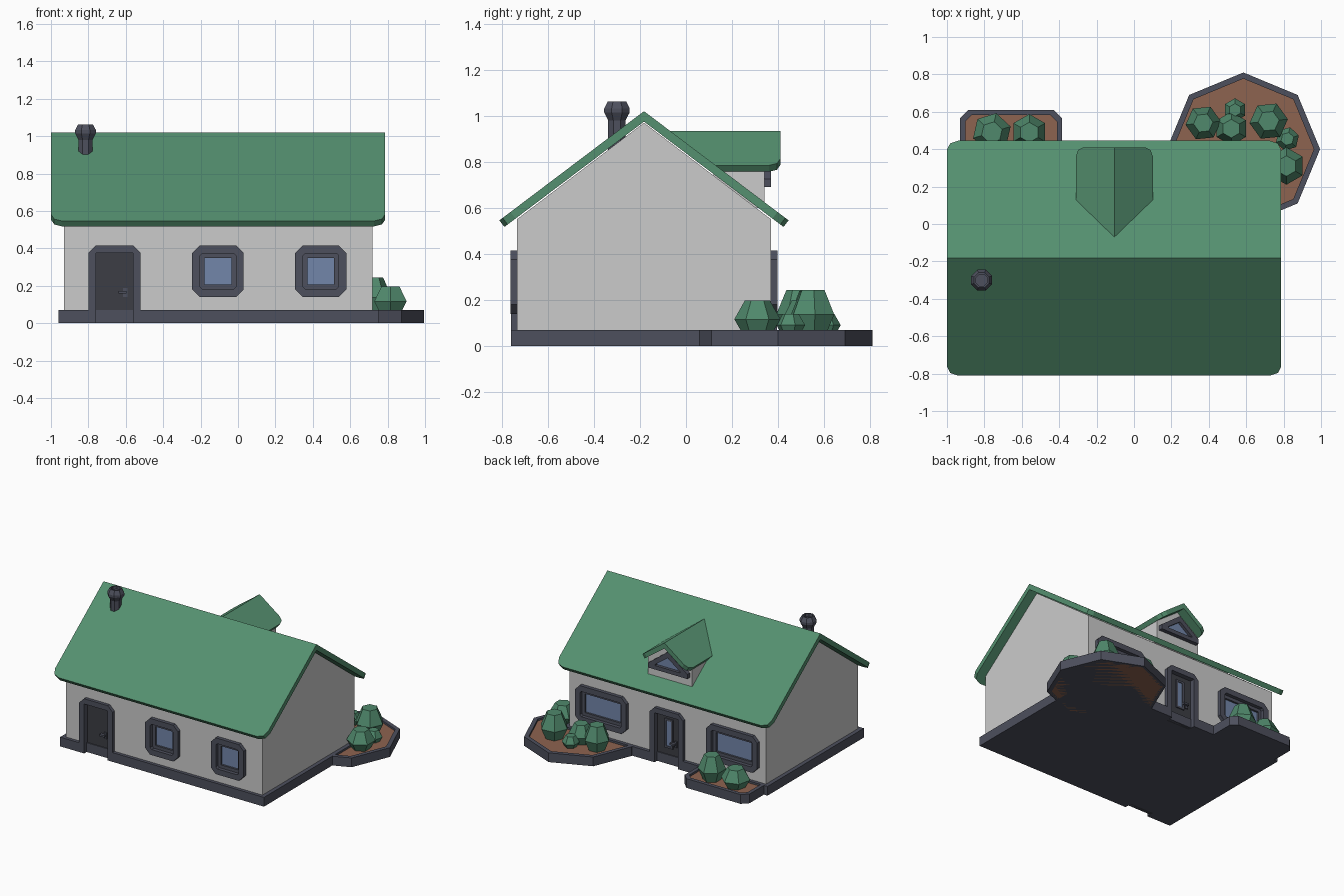
import bpy, bmesh, math, random
from mathutils import Matrix

if "Cube" in bpy.data.objects:
    bpy.data.objects.remove(bpy.data.objects["Cube"])

random.seed(3)


def material(name, rgb):
    m = bpy.data.materials.new(name)
    m.diffuse_color = (*rgb, 1)
    m.use_nodes = True
    m.node_tree.nodes["Principled BSDF"].inputs["Base Color"].default_value = m.diffuse_color
    return m


GREEN = material("roof_green", (0.09, 0.28, 0.16))
LEAF = material("leaf_green", (0.08, 0.25, 0.15))
TRIM = material("dark_trim", (0.075, 0.08, 0.11))
DOOR = material("door_dark", (0.045, 0.047, 0.058))
GLASS = material("glass_blue", (0.17, 0.24, 0.40))
SOIL = material("soil_brown", (0.27, 0.125, 0.08))

# Planes that a 2D outline can be drawn in; the third axis is the extrusion
PLANES = {
    "XY": Matrix(((1, 0, 0), (0, 1, 0), (0, 0, 1))),
    "XZ": Matrix(((1, 0, 0), (0, 0, 1), (0, 1, 0))),
    "YZ": Matrix(((0, 0, 1), (1, 0, 0), (0, 1, 0))),
}


def finish(name, bm, mat, mesh=None):
    bmesh.ops.remove_doubles(bm, verts=bm.verts, dist=1e-5)
    bmesh.ops.recalc_face_normals(bm, faces=bm.faces)
    mesh = mesh or bpy.data.meshes.new(name)
    bm.to_mesh(mesh)
    bm.free()
    return mesh


def plate(name, loops, lo, hi, plane, mat=None):
    """Flat outline (extra loops are holes) extruded from lo to hi."""
    lo, hi = min(lo, hi), max(lo, hi)
    cu = bpy.data.curves.new(name, "CURVE")
    cu.dimensions, cu.fill_mode, cu.extrude = "2D", "BOTH", (hi - lo) / 2
    for pts in loops:
        sp = cu.splines.new("POLY")
        sp.points.add(len(pts) - 1)
        for p, (u, v) in zip(sp.points, pts):
            p.co = (u, v, 0, 1)
        sp.use_cyclic_u = True
    ob = bpy.data.objects.new(name, cu)
    bpy.context.collection.objects.link(ob)
    bpy.ops.object.select_all(action="DESELECT")
    ob.select_set(True)
    bpy.context.view_layer.objects.active = ob
    bpy.ops.object.convert(target="MESH")
    ob = bpy.context.view_layer.objects.active
    ob.data.transform(PLANES[plane].to_4x4() @ Matrix.Translation((0, 0, (lo + hi) / 2)))
    bm = bmesh.new()
    bm.from_mesh(ob.data)
    finish(name, bm, mat, ob.data)
    ob.data.materials.clear()
    if mat:
        ob.data.materials.append(mat)
    for f in ob.data.polygons:
        f.use_smooth = False
    return ob


def add(name, bm, mat):
    ob = bpy.data.objects.new(name, finish(name, bm, mat))
    ob.data.materials.append(mat)
    bpy.context.collection.objects.link(ob)
    return ob


def rect(x0, x1, y0, y1, c=0.0):
    if not c:
        return [(x0, y0), (x1, y0), (x1, y1), (x0, y1)]
    return [(x0 + c, y0), (x1 - c, y0), (x1, y0 + c), (x1, y1 - c),
            (x1 - c, y1), (x0 + c, y1), (x0, y1 - c), (x0, y0 + c)]


def lathe(name, x, y, profile, n, mat, turn=0.0):
    bm = bmesh.new()
    rings = [[bm.verts.new((x + r * math.cos(turn + math.tau * i / n),
                            y + r * math.sin(turn + math.tau * i / n), z))
              for i in range(n)] for r, z in profile]
    for a, b in zip(rings, rings[1:]):
        for i in range(n):
            bm.faces.new((a[i], a[(i + 1) % n], b[(i + 1) % n], b[i]))
    bm.faces.new(rings[0])
    bm.faces.new(rings[-1])
    return add(name, bm, mat)


def gable_roof(name, centre, half, ridge, slope, t, ends, to_xyz, bevel, bevel_ends):
    """Folded slab; each end is a function of height, eave corners rounded."""
    k = math.hypot(1, slope)
    ez = ridge - half * slope
    hb, zb = half - t * slope / k, ez - t / k
    prof = [(-half, ez), (0, ridge), (half, ez), (hb, zb), (0, ridge - t * k), (-hb, zb)]
    bm = bmesh.new()
    r = [[bm.verts.new(to_xyz(centre + a, end(z), z)) for a, z in prof] for end in ends]
    for i in range(6):
        j = (i + 1) % 6
        bm.faces.new((r[0][i], r[0][j], r[1][j], r[1][i]))
    for v in r:
        bm.faces.new((v[0], v[1], v[4], v[5]))
        bm.faces.new((v[1], v[2], v[3], v[4]))
    corners = [bm.edges.get((r[e][a], r[e][b])) for e in bevel_ends for a, b in ((0, 5), (2, 3))]
    bmesh.ops.bevel(bm, geom=corners, offset=bevel, segments=2, profile=0.5, affect="EDGES")
    return add(name, bm, GREEN)


# Walls with gables
FRONT, BACK, MID = -0.735, 0.37, -0.1825
walls = plate("walls", [[(FRONT, 0.01), (BACK, 0.01), (BACK, 0.55), (MID, 0.97), (FRONT, 0.55)]],
              -0.93, 0.72, "YZ")
cutters = []


def window(name, cx, half, wall, s):
    z0, z1 = 0.14, 0.415

    def inset(d, c=0.0):
        return rect(cx - half + d, cx + half - d, z0 + d, z1 - d, c)
    cutters.append(plate(name + "_cutter", [inset(0.03)], wall - s * 0.035, wall + s * 0.05, "XZ"))
    plate(name + "_frame", [inset(0, 0.04), inset(0.042, 0.012)], wall - s * 0.035, wall + s * 0.027, "XZ", TRIM)
    plate(name + "_sash", [inset(0.04), inset(0.066)], wall - s * 0.035, wall, "XZ", TRIM)
    plate(name + "_glass", [inset(0.06)], wall - s * 0.035, wall - s * 0.015, "XZ", GLASS)


def door(name, cx, wall, s):
    w, i, h, c = 0.14, 0.098, 0.415, 0.04
    arch = [(-w, 0), (-i, 0), (-i, 0.375), (i, 0.375), (i, 0), (w, 0),
            (w, h - c), (w - c, h), (-w + c, h), (-w, h - c)]
    cutters.append(plate(name + "_cutter", [rect(cx - 0.11, cx + 0.11, -0.05, 0.385)],
                         wall - s * 0.035, wall + s * 0.05, "XZ"))
    plate(name + "_frame", [[(cx + u, v) for u, v in arch]], wall - s * 0.035, wall + s * 0.025, "XZ", TRIM)
    plate(name + "_leaf", [rect(cx - 0.1, cx + 0.1, 0, 0.378)], wall - s * 0.035, wall - s * 0.012, "XZ", DOOR)
    hx = cx - s * 0.057
    plate(name + "_handle_plate", [rect(hx - 0.011, hx + 0.011, 0.14, 0.187)],
          wall - s * 0.02, wall - s * 0.004, "XZ", TRIM)
    plate(name + "_handle_lever", [rect(*sorted((hx - 0.007 * s, hx + 0.036 * s)), 0.159, 0.173)],
          wall - s * 0.01, wall + s * 0.014, "XZ", TRIM)


# Openings on the front and back
window("front_window_left", -0.1075, 0.1375, FRONT, -1)
window("front_window_right", 0.4425, 0.1375, FRONT, -1)
window("back_window_right", 0.44, 0.215, BACK, 1)
window("back_window_left", -0.66, 0.215, BACK, 1)
door("front_door", -0.66, FRONT, -1)
door("back_door", -0.11, BACK, 1)
plate("back_door_glass_frame", [rect(-0.145, -0.075, 0.12, 0.34), rect(-0.13, -0.09, 0.135, 0.325)],
      BACK - 0.02, BACK - 0.004, "XZ", TRIM)
plate("back_door_glass", [rect(-0.135, -0.085, 0.13, 0.33)], BACK - 0.02, BACK - 0.009, "XZ", GLASS)

# Cut the recesses into the walls
for c in cutters:
    m = walls.modifiers.new("recess", "BOOLEAN")
    m.object, m.operation, m.solver = c, "DIFFERENCE", "EXACT"
bpy.context.view_layer.update()
cut = bpy.data.meshes.new_from_object(walls.evaluated_get(bpy.context.evaluated_depsgraph_get()))
walls.modifiers.clear()
walls.data = cut
for c in cutters:
    bpy.data.objects.remove(c)

# Plinth with notches at both doors
plate("plinth", [[(-0.96, -0.76), (-0.80, -0.76), (-0.80, -0.73), (-0.52, -0.73), (-0.52, -0.76),
                  (0.75, -0.76), (0.75, 0.395), (0.03, 0.395), (0.03, 0.365), (-0.25, 0.365),
                  (-0.25, 0.395), (-0.96, 0.395)]], 0, 0.07, "XY", TRIM)

# Main roof, then the dormer that dies into its back slope
RIDGE, SLOPE = 1.02, 0.755
gable_roof("main_roof", MID, 0.628, RIDGE, SLOPE, 0.036, (lambda z: -1.0, lambda z: 0.787),
           lambda a, l, z: (l, a, z), 0.06, (0, 1))
DX = -0.105
gable_roof("dormer_roof", DX, 0.206, 0.935, 0.73, 0.034,
           (lambda z: MID + (RIDGE - z) / SLOPE - 0.01, lambda z: 0.41),
           lambda a, l, z: (a, l, z), 0.05, (1,))
plate("dormer_walls", [[(DX - 0.185, 0.6), (DX + 0.185, 0.6), (DX + 0.185, 0.757), (DX, 0.892),
                        (DX - 0.185, 0.757)]], 0.12, 0.34, "XZ")


def gable_light(w, z0, z1, top):
    return [(DX - w, z0), (DX + w, z0), (DX + w, z1), (DX, top), (DX - w, z1)]


plate("dormer_window_frame", [gable_light(0.165, 0.69, 0.725, 0.85), gable_light(0.105, 0.72, 0.728, 0.805)],
      0.33, 0.37, "XZ", TRIM)
plate("dormer_window_glass", [gable_light(0.11, 0.715, 0.73, 0.81)], 0.33, 0.348, "XZ", GLASS)

# Chimney pot
lathe("chimney", -0.815, -0.30, [(0.041, 0.85), (0.041, 0.98), (0.06, 1.015), (0.06, 1.032),
                                 (0.043, 1.063), (0.033, 1.063), (0.033, 1.04)], 8, TRIM, math.pi / 8)


# Planters
def octagon(r):
    return [(0.585 + r * math.cos(i * math.pi / 4), 0.40 + r * math.sin(i * math.pi / 4)) for i in range(8)]


def box_bed(d):
    return [(-0.93 + d, 0.36), (-0.385 - d, 0.36), (-0.385 - d, 0.565 - d * 0.6),
            (-0.43 - d * 0.6, 0.61 - d), (-0.885 + d * 0.6, 0.61 - d), (-0.93 + d, 0.565 - d * 0.6)]


plate("round_planter_rim", [octagon(0.41), octagon(0.377)], 0, 0.07, "XY", TRIM)
plate("round_planter_soil", [octagon(0.39)], 0.0, 0.055, "XY", SOIL)
plate("long_planter_base", [box_bed(0.005)], 0, 0.03, "XY", TRIM)
plate("long_planter_rim", [box_bed(0), [(x, max(y, 0.385)) for x, y in box_bed(0.028)]], 0, 0.07, "XY", TRIM)
plate("long_planter_soil", [box_bed(0.015)], 0.02, 0.055, "XY", SOIL)
plate("round_planter_base", [octagon(0.405)], 0, 0.03, "XY", TRIM).location.z = -0.0005 + 0.0005

# Bushes: x, y, radius, top height
for i, (x, y, r, top) in enumerate([
        (0.37, 0.54, 0.095, 0.24), (0.54, 0.61, 0.062, 0.14), (0.52, 0.51, 0.09, 0.20),
        (0.72, 0.55, 0.103, 0.243), (0.82, 0.455, 0.064, 0.14), (0.815, 0.31, 0.1, 0.197),
        (-0.76, 0.49, 0.105, 0.195), (-0.56, 0.49, 0.098, 0.243)]):
    h = top - 0.05
    lathe(f"bush_{i + 1}", x, y, [(r * 0.62, 0.05), (r, 0.05 + h * 0.45), (r * 0.55, top)],
          6, LEAF, random.choice((0.1, 0.3, math.pi / 6)))
